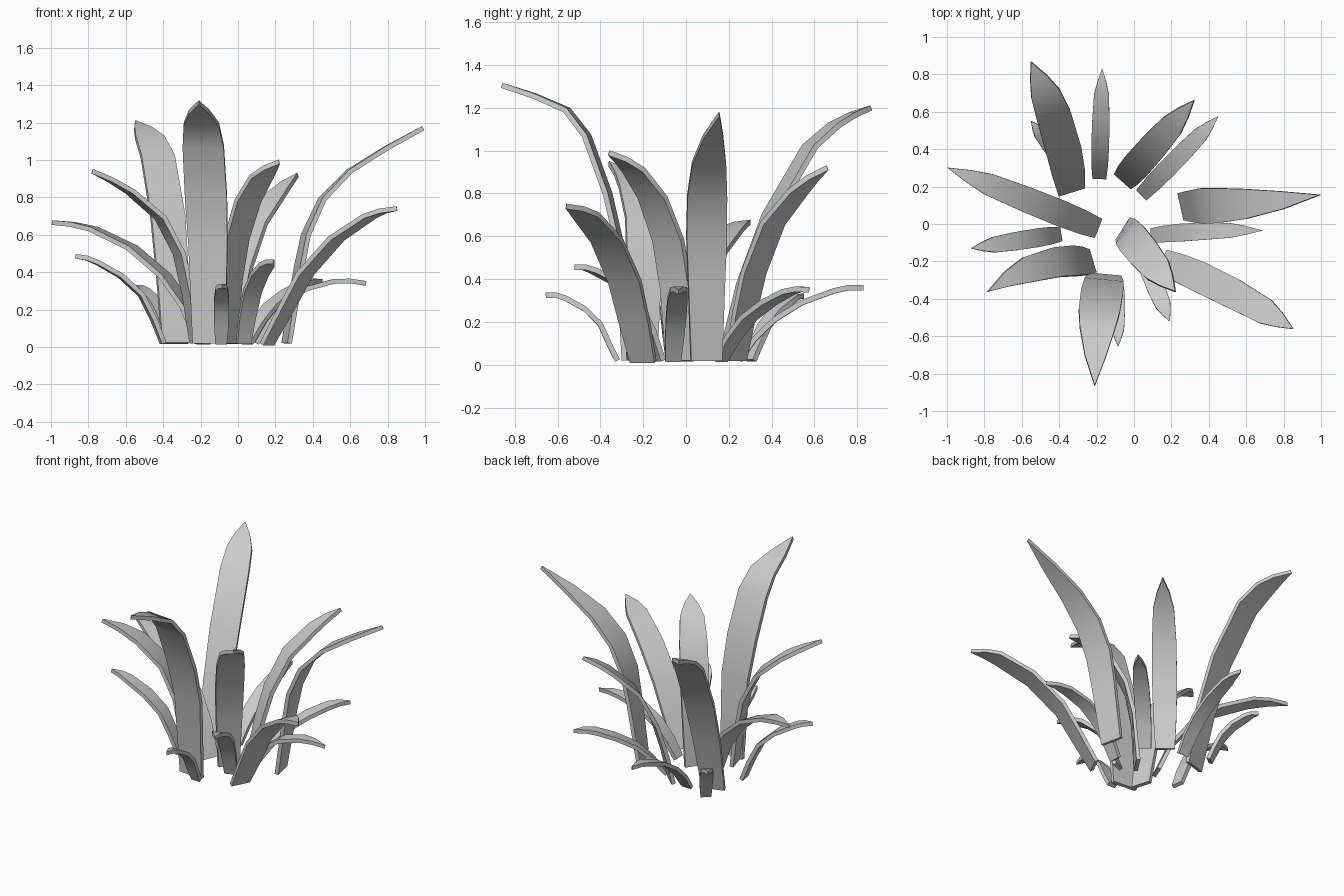
import bpy, bmesh
from math import radians
from mathutils import Vector, Matrix

if "Cube" in bpy.data.objects:
    bpy.data.objects.remove(bpy.data.objects["Cube"])

WIDTHS = (0.78, 0.93, 1.0, 0.98, 0.84, 0.5, 0.02)   # blade width along its length
THICK = 0.025


def leaf(name, base, tip, width, profile, bow=0.0, twist=0.0):
    """Curved blade; profile = (fraction from base to tip, height) pairs.
    bow bends it sideways, twist (degrees) turns the foot."""
    b, t = Vector((*base, 0)), Vector((*tip, 0))
    side = Vector((0, 0, 1)).cross(t - b).normalized()
    # extra slightly raised station halfway to the tip
    (f4, z4), (f5, z5) = profile[-2:]
    profile = profile[:-1] + [((f4 + f5) / 2, (z4 + z5) / 2 + 0.008), (f5, z5)]
    path = []
    for f, z in profile:
        p = b.lerp(t, f) + side * bow * 4 * f * (1 - f)
        p.z = z
        path.append(p)
    bm = bmesh.new()
    rings = []
    for i, p in enumerate(path):
        d0 = (p - path[max(i - 1, 0)]).normalized()
        d1 = (path[min(i + 1, len(path) - 1)] - p).normalized()
        s = Matrix.Rotation(radians(twist) * max(0, 1 - i / 4), 3, 'Z') @ side
        n = (d0 + d1).normalized().cross(s).normalized()
        w, h = s * width * WIDTHS[i] / 2, n * THICK / 2
        rings.append([bm.verts.new(p + v) for v in (-w - h, w - h, w + h, -w + h)])
    for r, s in zip(rings, rings[1:]):
        for k in range(4):
            m = (k + 1) % 4
            bm.faces.new((r[k], r[m], s[m], s[k]))
    bm.faces.new(rings[0][::-1])
    bm.faces.new(rings[-1])
    bmesh.ops.recalc_face_normals(bm, faces=bm.faces)
    me = bpy.data.meshes.new(name)
    bm.to_mesh(me)
    bm.free()
    ob = bpy.data.objects.new(name, me)
    bpy.context.collection.objects.link(ob)
    ob.select_set(True)
    bpy.context.view_layer.objects.active = ob


# Tall leaves
leaf("tall_leaf_front", (-0.155, -0.28), (-0.21, -0.86), 0.225,
     [(0, .02), (.05, .55), (.15, .80), (.32, 1.07), (.48, 1.19), (1, 1.305)], -0.015)
leaf("tall_leaf_back", (-0.335, 0.18), (-0.55, 0.865), 0.19,
     [(0, .02), (.13, .38), (.30, .70), (.57, 1.02), (.74, 1.12), (1, 1.20)], -0.03)
leaf("tall_leaf_right", (0.26, 0.095), (0.99, 0.155), 0.19,
     [(0, .02), (.09, .42), (.14, .60), (.26, .79), (.46, .94), (1, 1.17)], -0.015, 8)
leaf("tall_leaf_middle", (-0.05, -0.03), (0.22, -0.36), 0.18,
     [(0, .02), (.05, .35), (.16, .58), (.38, .78), (.65, .91), (1, 0.99)], 0, 18)

# Medium leaves
leaf("medium_leaf_back_right", (-0.055, 0.235), (0.32, 0.66), 0.155,
     [(0, .02), (.08, .22), (.19, .43), (.40, .66), (.68, .81), (1, .92)])
leaf("medium_leaf_front_right", (0.155, -0.2), (0.85, -0.56), 0.165,
     [(0, .015), (.13, .19), (.28, .39), (.52, .58), (.78, .70), (1, .74)], 0.02)
leaf("medium_leaf_front_left", (-0.23, -0.2), (-0.78, -0.36), 0.165,
     [(0, .02), (.06, .28), (.14, .50), (.31, .69), (.60, .83), (1, .94)], -0.055)
leaf("medium_leaf_left", (-0.2, -0.02), (-0.995, 0.3), 0.14,
     [(0, .02), (.10, .22), (.24, .38), (.46, .53), (.72, .63), (1, .665)])

# Short leaves
leaf("short_leaf_front_middle", (0.03, -0.12), (0.19, -0.52), 0.1,
     [(0, .02), (.12, .16), (.30, .30), (.54, .39), (.78, .44), (1, .455)])
leaf("short_leaf_left", (-0.4, -0.055), (-0.87, -0.13), 0.1,
     [(0, .02), (.11, .15), (.25, .28), (.48, .38), (.74, .45), (1, .485)])
leaf("short_leaf_right", (0.1, -0.06), (0.685, -0.035), 0.095,
     [(0, .02), (.11, .13), (.25, .23), (.45, .31), (.70, .35), (1, .34)], 0.01)
leaf("short_leaf_back", (-0.185, 0.25), (-0.17, 0.83), 0.095,
     [(0, .02), (.12, .12), (.28, .21), (.50, .29), (.76, .345), (1, .36)])
leaf("short_leaf_back_right", (0.045, 0.16), (0.45, 0.575), 0.1,
     [(0, .02), (.15, .13), (.32, .22), (.54, .29), (.76, .34), (1, .35)])
leaf("short_leaf_front", (-0.09, -0.32), (-0.085, -0.655), 0.08,
     [(0, .02), (.12, .10), (.24, .19), (.45, .26), (.72, .31), (1, .325)])
leaf("short_leaf_back_left", (-0.36, 0.3), (-0.55, 0.55), 0.085,
     [(0, .02), (.12, .10), (.26, .18), (.47, .25), (.74, .30), (1, .32)])

bpy.ops.object.shade_smooth_by_angle()
